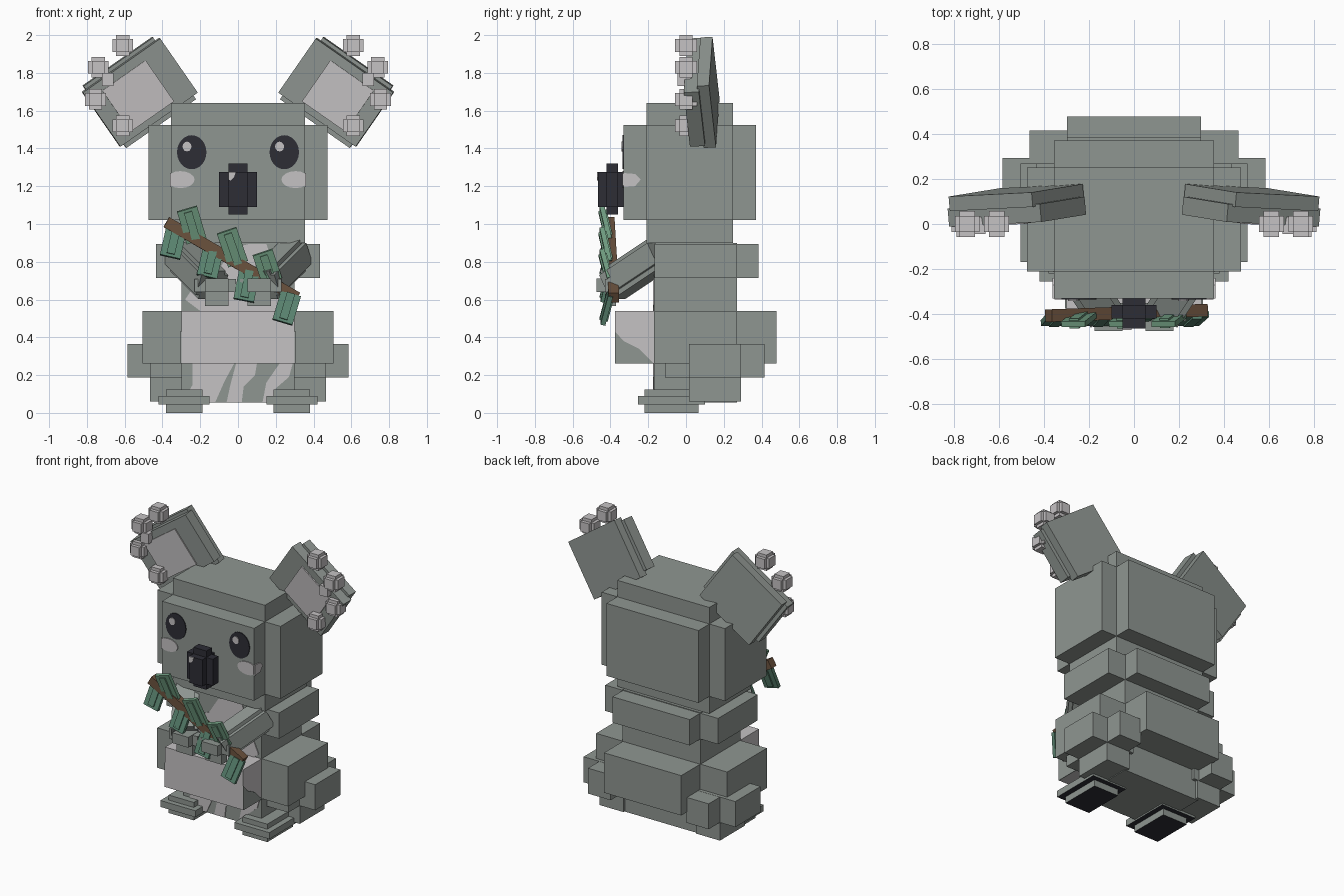
import bpy, bmesh, math
from mathutils import Matrix, Vector, Euler

if "Cube" in bpy.data.objects:
    bpy.data.objects.remove(bpy.data.objects["Cube"])


def mat(name, rgb):
    m = bpy.data.materials.new(name)
    m.diffuse_color = (*rgb, 1)
    m.use_nodes = True
    m.node_tree.nodes["Principled BSDF"].inputs["Base Color"].default_value = m.diffuse_color
    return m


GREY = mat("grey fur", (0.275, 0.305, 0.285))
LIGHT = mat("pale fur", (0.56, 0.54, 0.55))
DARK = mat("dark navy", (0.026, 0.026, 0.036))
BROWN = mat("bark brown", (0.15, 0.085, 0.048))
GREEN = mat("leaf green", (0.16, 0.33, 0.215))
TEAL = mat("deep leaf green", (0.105, 0.235, 0.165))
R = math.radians


def finish(name, bm, *mats):
    bmesh.ops.recalc_face_normals(bm, faces=bm.faces)
    me = bpy.data.meshes.new(name)
    bm.to_mesh(me)
    bm.free()
    for m in mats:
        me.materials.append(m)
    ob = bpy.data.objects.new(name, me)
    bpy.context.collection.objects.link(ob)
    return ob


def boxes(name, material, ranges, frame=Matrix(), side=1):
    """Join boxes given as (x0,x1,y0,y1,z0,z1); side=-1 mirrors in x."""
    bm = bmesh.new()
    flip = Matrix.Diagonal((side, 1, 1, 1))
    for x0, x1, y0, y1, z0, z1 in ranges:
        mid = Matrix.Translation(((x0 + x1) / 2, (y0 + y1) / 2, (z0 + z1) / 2))
        size = Matrix.Diagonal((x1 - x0, y1 - y0, z1 - z0, 1))
        bmesh.ops.create_cube(bm, size=1, matrix=flip @ frame @ mid @ size)
    return finish(name, bm, material)


def plate(name, material, pts, y, side=1, turn=False, t=0.006):
    """Thin painted patch: (x,z) outline at depth y, or (y,z) at x=y if turned."""
    bm = bmesh.new()
    if turn:
        vs = [bm.verts.new((side * y, a, b)) for a, b in pts]
        push = Vector((side * t, 0, 0))
    else:
        vs = [bm.verts.new((side * a, y, b)) for a, b in pts]
        push = Vector((0, -t, 0))
    f = bm.faces.new(vs)
    ext = bmesh.ops.extrude_face_region(bm, geom=[f], use_keep_orig=True)
    bmesh.ops.translate(bm, vec=push, verts=[v for v in ext["geom"] if isinstance(v, bmesh.types.BMVert)])
    return finish(name, bm, material)


def oval(cx, cz, rx, rz, n=24):
    return [(cx + rx * math.cos(i * math.tau / n), cz + rz * math.sin(i * math.tau / n)) for i in range(n)]


# Head and torso as stepped crosses
boxes("head", GREY, [(-.355, .355, -.21, .25, .9, 1.64),
                     (-.355, .355, -.33, .37, 1.02, 1.525),
                     (-.475, .475, -.21, .25, 1.02, 1.525)])
boxes("torso", GREY, [(-.3, .3, -.17, .27, .055, .9)])
boxes("shoulders", GREY, [(-.435, .435, -.168, .268, .715, .895),
                          (-.298, .298, -.1, .385, .715, .895)])
boxes("hips", GREY, [(-.505, .505, -.168, .268, .262, .54),
                     (-.298, .298, 0, .478, .262, .54)])
boxes("belly", LIGHT, [(-.3, .3, -.375, -.16, .262, .54)])

# Nose
boxes("nose", DARK, [(-.1, .1, -.42, -.36, 1.09, 1.275),
                     (-.05, .05, -.465, -.325, 1.09, 1.275),
                     (-.05, .05, -.42, -.36, 1.05, 1.32)])
plate("nose_shine", LIGHT, [(-.05, 1.275), (-.012, 1.275), (-.02, 1.25), (-.04, 1.23), (-.05, 1.235)], -.465)

# Pale chest and lower belly patches
plate("chest_patch", LIGHT, [(-.03, .87), (.06, .895), (.15, .895), (.2, .75), (.28, .57),
                             (.25, .54), (-.2, .54), (-.28, .6), (-.2, .72), (-.1, .76)], -.17)
plate("belly_streak_left", LIGHT, [(-.24, .262), (-.02, .262), (-.07, .17), (-.12, .058), (-.29, .058), (-.24, .15)], -.17)
plate("belly_streak_middle", LIGHT, [(-.01, .262), (.1, .262), (.09, .2), (.03, .14), (.02, .058), (-.06, .058), (-.04, .15)], -.17)
plate("belly_streak_right", LIGHT, [(.13, .058), (.15, .16), (.22, .262), (.29, .262), (.27, .19), (.2, .13), (.19, .058)], -.17)

EAR = Matrix.Translation((.52, .085, 1.695)) @ (
    Matrix.Rotation(R(-5), 4, 'Z') @ Matrix.Rotation(R(3), 4, 'X') @ Matrix.Rotation(R(35), 4, 'Y'))
TUFTS = [(.61, 1.945), (.74, 1.83), (.755, 1.66), (.61, 1.52)]
ARM_START, ARM_END = Vector((.31, -.13, .85)), Vector((.13, -.4, .67))
ARM = Matrix.Translation((ARM_START + ARM_END) / 2) @ (
    (ARM_END - ARM_START).to_track_quat('Z', 'X').to_matrix().to_4x4())

for s, tag in ((1, "right"), (-1, "left")):
    # Ears with pale lining and tufts
    boxes("ear_" + tag, GREY, [(-.25, .25, -.07, .01, -.17, .18),
                               (-.225, .225, 0, .065, -.2, .2)], EAR, s)
    boxes("ear_lining_" + tag, LIGHT, [(-.12, .16, -.078, -.069, -.135, .13)], EAR, s)
    tufts = []
    for x, z in TUFTS:
        for a, b, c in ((.035, .035, .055), (.055, .035, .034), (.034, .058, .034)):
            tufts.append((x - a, x + a, -b, b, z - c, z + c))
    tufts.append((.66, .72, -.045, .03, 1.73, 1.8))
    boxes("ear_tufts_" + tag, LIGHT, tufts, side=s)

    # Eyes and cheeks
    plate("eye_" + tag, DARK, oval(s * .245, 1.38, .078, .09), -.33)
    plate("eye_shine_" + tag, LIGHT, oval(s * .245 - .025, 1.41, .024, .026, 12), -.335)
    plate("cheek_" + tag, LIGHT, [(min(x, .354), z) for x, z in oval(.305, 1.235, .075, .045, 16)], -.33, s)
    plate("cheek_side_" + tag, LIGHT, [(-.33, 1.27), (-.27, 1.265), (-.24, 1.235), (-.27, 1.2), (-.33, 1.195)], .355, s, True)

    # Grey wedge on the belly sides
    plate("belly_side_" + tag, GREY, [(-.375, .262), (-.375, .43), (-.33, .38), (-.25, .34),
                                      (-.2, .29), (-.17, .262)], .3, s, True)

    # Arms and paws
    boxes("arm_" + tag, GREY, [(-.085, .085, -.06, .06, -.18, .17),
                               (-.06, .06, -.085, .085, -.18, .17)], ARM, s)
    boxes("paw_" + tag, GREY, [(.05, .175, -.475, -.35, .64, .712),
                               (.01, .23, -.43, -.37, .64, .71),
                               (.05, .175, -.43, -.37, .565, .712)], side=s)

    # Haunches and feet, with dark soles
    boxes("haunch_" + tag, GREY, [(.25, .585, .015, .292, .187, .365),
                                  (.29, .465, -.11, .415, .187, .364),
                                  (.28, .465, .016, .29, .06, .35)], side=s)
    foot = boxes("foot_" + tag, GREY, [(.15, .42, -.255, .1, .045, .09),
                                       (.187, .38, -.22, .065, 0, .125)], side=s)
    foot.data.materials.append(DARK)
    for p in foot.data.polygons:
        if p.normal.z < -.5:
            p.material_index = 1

# Branch across the chest
branch = Matrix.Translation((-.033, -.395, .81)) @ Euler((0, R(30), R(2))).to_matrix().to_4x4()
boxes("branch", BROWN, [(-.4, .4, -.028, .028, -.03, .03)], branch)


def leaf(name, material, root, tip):
    """Flat leaf box running from root to tip."""
    a, b = Vector(root), Vector(tip)
    z = (b - a).normalized()
    y = Vector((0, 1, 0))
    x = y.cross(z).normalized()
    y = z.cross(x)
    m = Matrix((x, y, z)).transposed().to_4x4()
    n = (b - a).length
    boxes(name, material, [(-.055, .055, -.013, .013, 0, n),
                           (-.022, .022, -.022, .022, 0, n - .015)],
          Matrix.Translation(a) @ m)


# Leaves above and below the branch
for i, (x0, z0, x1, z1) in enumerate([(-.22, .91, -.27, 1.08), (0, .79, -.06, .965), (.18, .7, .13, .85)]):
    leaf(f"upper_leaf_{i}", GREEN, (x0, -.405, z0), (x1, -.445, z1))
for i, (x0, z0, x1, z1) in enumerate([(-.325, .98, -.36, .825), (-.13, .87, -.165, .72),
                                      (.06, .75, .03, .595), (.28, .63, .235, .48)]):
    leaf(f"lower_leaf_{i}", TEAL, (x0, -.4, z0), (x1, -.44, z1))
